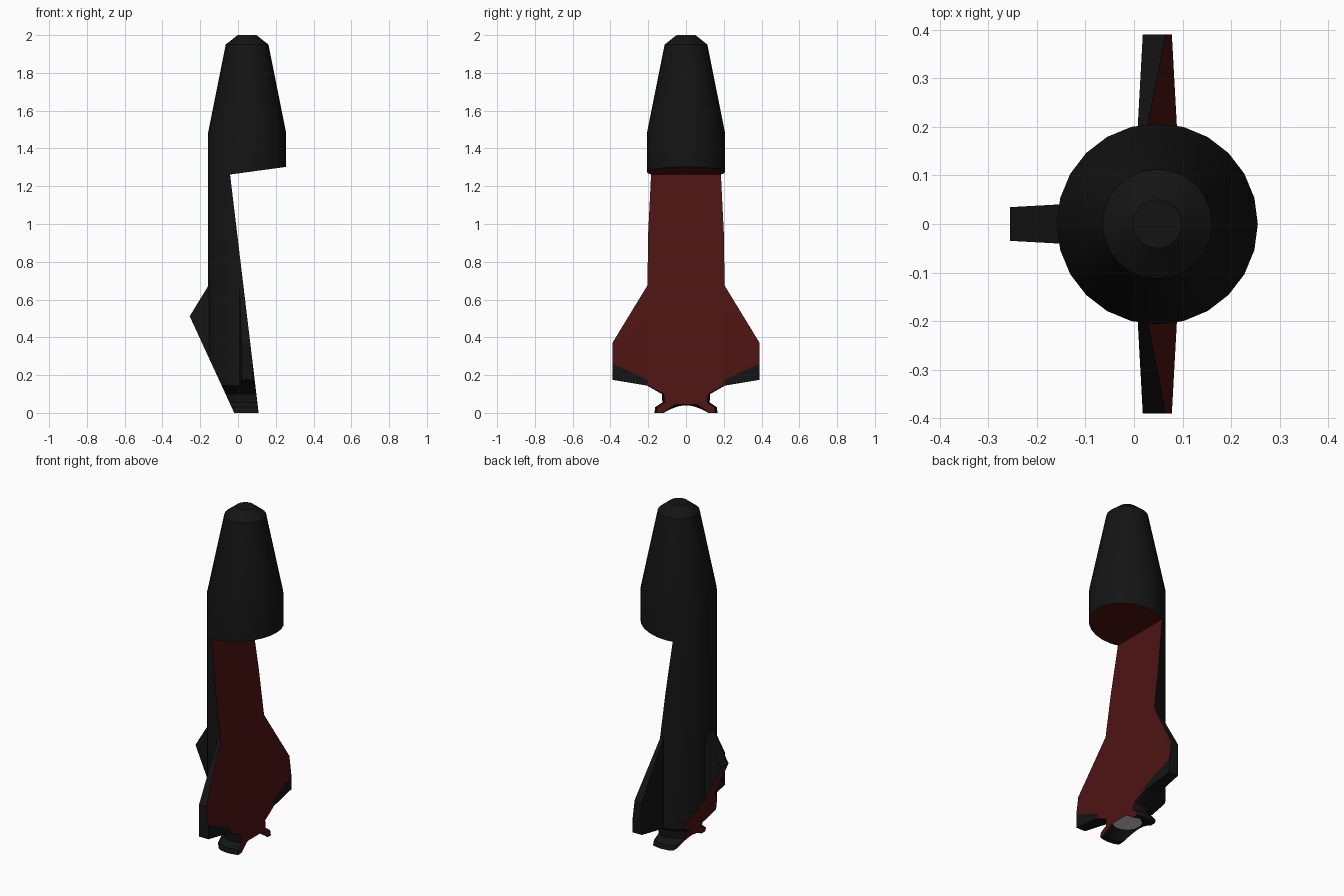
import bpy, bmesh, math
from mathutils import Vector, Matrix

if "Cube" in bpy.data.objects:
    bpy.data.objects.remove(bpy.data.objects["Cube"])

AXIS_X = 0.048   # rocket axis; the cut-away leaves it off-centre
SIDES = 24


def material(name, rgb):
    m = bpy.data.materials.new(name)
    m.diffuse_color = (*rgb, 1)
    m.use_nodes = True
    m.node_tree.nodes["Principled BSDF"].inputs["Base Color"].default_value = m.diffuse_color
    return m


BLACK = material("black_paint", (0.007, 0.007, 0.007))
RED = material("red_section", (0.075, 0.007, 0.006))
GREY = material("grey_engine", (0.6, 0.6, 0.6))


def finish(name, bm, mats=(BLACK, RED, GREY)):
    bmesh.ops.recalc_face_normals(bm, faces=bm.faces)
    me = bpy.data.meshes.new(name)
    bm.to_mesh(me)
    bm.free()
    ob = bpy.data.objects.new(name, me)
    bpy.context.collection.objects.link(ob)
    for m in mats:
        me.materials.append(m)
    return ob


def revolve(name, profile):
    """Closed solid of revolution with flat end caps."""
    bm = bmesh.new()
    rings = []
    for r, z in profile:
        rings.append([bm.verts.new((AXIS_X + r * math.cos(a), r * math.sin(a), z))
                      for a in (2 * math.pi * i / SIDES for i in range(SIDES))])
    for a, b in zip(rings, rings[1:]):
        for i in range(SIDES):
            j = (i + 1) % SIDES
            bm.faces.new((a[i], a[j], b[j], b[i]))
    bm.faces.new(rings[0])
    cap = bm.faces.new(rings[-1])
    cap.material_index = 2
    return finish(name, bm)


def fin(name, angle):
    """Fin that thins towards its tip."""
    outline = [(0.19, 0.698), (0.39, 0.37), (0.39, 0.175), (0.19, 0.142)]
    bm = bmesh.new()
    sides = []
    for s in (-1, 1):
        sides.append([bm.verts.new((r, s * (0.04 - 0.055 * (r - 0.207)), z)) for r, z in outline])
        bm.faces.new(sides[-1])
    for i in range(4):
        j = (i + 1) % 4
        bm.faces.new((sides[0][i], sides[0][j], sides[1][j], sides[1][i]))
    bm.transform(Matrix.Translation((AXIS_X, 0, 0)) @ Matrix.Rotation(angle, 4, 'Z'))
    return finish(name, bm)


def cutter(name, outline):
    """Prism along y from an x-z outline."""
    bm = bmesh.new()
    f = bm.faces.new([bm.verts.new((x, -1, z)) for x, z in outline])
    ext = bmesh.ops.extrude_face_region(bm, geom=[f])
    bmesh.ops.translate(bm, vec=(0, 2, 0),
                        verts=[v for v in ext["geom"] if isinstance(v, bmesh.types.BMVert)])
    ob = finish(name, bm, (RED,))
    ob.hide_render = True
    return ob


# Body with nose, neck, flared nozzle and nozzle cavity
body = revolve("rocket_body", [
    (0.05, 2.0), (0.113, 1.95), (0.207, 1.48), (0.207, 0.145), (0.128, 0.10),
    (0.125, 0.055), (0.163, 0.03), (0.167, 0.0), (0.137, 0.0), (0.08, 0.045)])

# Fins left after the cut
parts = [body] + [fin(n, math.radians(a)) for n, a in
                  (("back_fin", 90), ("left_fin", 180), ("front_fin", 270))]

# Cut-away: large front notch, and the slanted lower left corner
notch = [(-0.042, 1.262), (0.958, 1.398), (1.0, -1.0), (0.229, -1.0)]
corner = [(-0.49, 1.02), (0.215, -0.51), (-1.0, -0.51), (-1.0, 1.02)]
cutters = [cutter("notch_cutter", notch), cutter("corner_cutter", corner)]

# Planes that show the red section
planes = []
for (ax, az), (bx, bz) in ((notch[0], notch[1]), (notch[0], notch[3]), (corner[0], corner[1])):
    n = Vector((bz - az, 0, ax - bx)).normalized()
    planes.append((Vector((ax, 0, az)), n))

for ob in parts:
    bpy.ops.object.select_all(action='DESELECT')
    ob.select_set(True)
    bpy.context.view_layer.objects.active = ob
    for c in cutters:
        mod = ob.modifiers.new("cut", 'BOOLEAN')
        mod.operation = 'DIFFERENCE'
        mod.solver = 'EXACT'
        mod.object = c
        bpy.ops.object.modifier_apply(modifier=mod.name)
    for p in ob.data.polygons:
        if any(abs((p.center - o).dot(n)) < 1e-3 and abs(p.normal.dot(n)) > 0.999
               for o, n in planes):
            p.material_index = 1
    bpy.ops.object.shade_smooth_by_angle(angle=math.radians(20))

for c in cutters:
    bpy.data.objects.remove(c)
